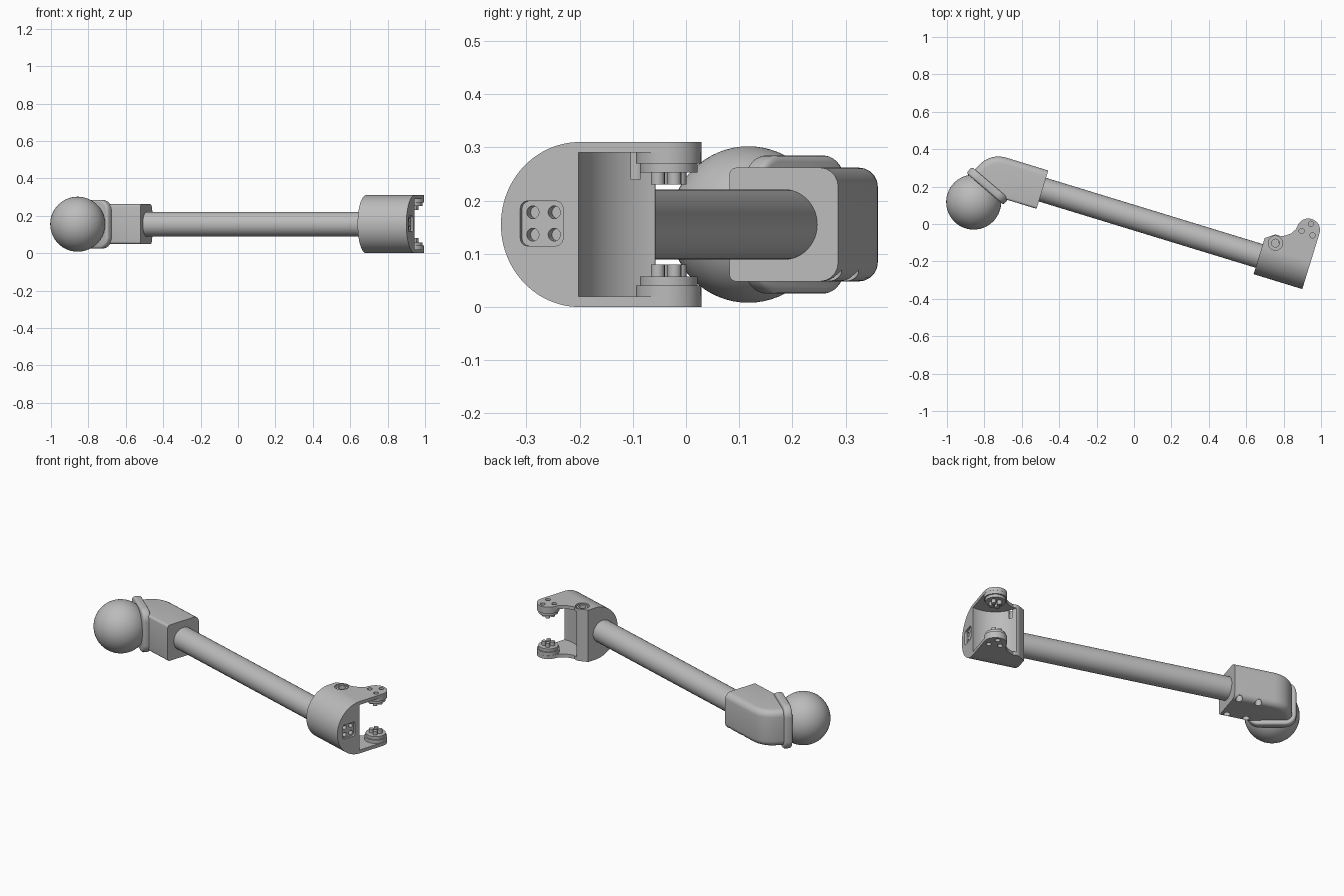
import bpy, bmesh
from math import sin, cos, pi, radians
from mathutils import Matrix, Vector

if "Cube" in bpy.data.objects:
    bpy.data.objects.remove(bpy.data.objects["Cube"])

grey = bpy.data.materials.new("satin grey")
grey.use_nodes = True
grey.diffuse_color = (0.5, 0.5, 0.5, 1)
grey.node_tree.nodes["Principled BSDF"].inputs["Base Color"].default_value = (0.5, 0.5, 0.5, 1)

# The arm is built along x, then the whole thing is turned to its final angle
FRAME = Matrix.Translation((0.0095, 0.031, 0)) @ Matrix.Rotation(radians(-17), 4, 'Z')
ALONG_X = Matrix(((0, 0, 1, 0), (1, 0, 0, 0), (0, 1, 0, 0), (0, 0, 0, 1)))
MID = 0.155
parts = []


def finish(name, bm):
    mesh = bpy.data.meshes.new(name)
    bmesh.ops.recalc_face_normals(bm, faces=bm.faces)
    bm.to_mesh(mesh)
    bm.free()
    mesh.materials.append(grey)
    obj = bpy.data.objects.new(name, mesh)
    bpy.context.collection.objects.link(obj)
    parts.append(obj)
    return obj


def prism_bm(points, low, high, matrix=Matrix.Identity(4)):
    bm = bmesh.new()
    base = bm.faces.new([bm.verts.new((x, y, low)) for x, y in points])
    side = bmesh.ops.extrude_face_region(bm, geom=[base])["geom"]
    bmesh.ops.translate(bm, vec=(0, 0, high - low),
                        verts=[g for g in side if isinstance(g, bmesh.types.BMVert)])
    bm.transform(matrix)
    bmesh.ops.recalc_face_normals(bm, faces=bm.faces)
    return bm


def prism(name, *args):
    return finish(name, prism_bm(*args))


def arc(cx, cy, r, start, end, steps=24):
    angles = [radians(start + (end - start) * i / steps) for i in range(steps + 1)]
    return [(cx + r * cos(a), cy + r * sin(a)) for a in angles]


def disc(cx, cy, r, steps=32):
    return arc(cx, cy, r, 0, 360, steps)[:-1]


def rounded_square(cx, cy, half, r):
    k = half - r
    corners = ((k, k), (-k, k), (-k, -k), (k, -k))
    return [p for i, (x, y) in enumerate(corners)
            for p in arc(cx + x, cy + y, r, 90 * i, 90 * i + 90, 8)]


def boolean(obj, cutter, operation='DIFFERENCE'):
    mod = obj.modifiers.new("cut", 'BOOLEAN')
    mod.operation, mod.solver, mod.object = operation, 'EXACT', cutter
    graph = bpy.context.evaluated_depsgraph_get()
    result = bpy.data.meshes.new_from_object(obj.evaluated_get(graph))
    obj.modifiers.clear()
    obj.data = result
    parts.remove(cutter)
    bpy.data.objects.remove(cutter)


# Straight rod
prism("rod", disc(0, MID, 0.066, 48), -0.54, 0.72, ALONG_X)

# Ball
BALL = Vector((-0.854, -0.171, MID))
bm = bmesh.new()
bmesh.ops.create_uvsphere(bm, u_segments=48, v_segments=32, radius=0.147,
                          matrix=Matrix.Translation(BALL))
finish("ball", bm)

# Collar plate between ball and elbow
TILT = Matrix.Rotation(radians(66.5), 4, 'Z')
bm = prism_bm(rounded_square(0, 0, 0.13, 0.06), 0.092, 0.137,
              Matrix.Translation(BALL) @ TILT @ ALONG_X)
normal = TILT @ Vector((1, 0, 0))
rim = [e for e in bm.edges if abs((e.verts[0].co - e.verts[1].co).dot(normal)) < 0.01]
bmesh.ops.bevel(bm, geom=rim, offset=0.012, segments=3, profile=0.5, affect='EDGES')
finish("collar", bm)

# Elbow block with a rounded outer bend and softened long edges
HALF = 0.107
outline = [(-0.522, -HALF), (-0.71, -HALF), (-0.906, -0.02)]
start, corner, end = Vector((-0.89, 0.015)), Vector((-0.85, HALF)), Vector((-0.75, HALF))
for i in range(13):
    t = i / 12
    outline.append(tuple(start * (1 - t) ** 2 + corner * 2 * t * (1 - t) + end * t * t))
outline.append((-0.522, HALF))
bm = prism_bm(outline, MID - HALF, MID + HALF)


def long_edges(outer):
    found = []
    for e in bm.edges:
        a, b = (v.co for v in e.verts)
        middle = (a + b) / 2
        flat = abs(a.z - b.z) < 0.001
        at_end = abs(a.x - b.x) < 0.001
        at_collar = abs(middle.x + 0.808) < 0.01 and middle.y < -0.05
        if flat and not at_end and not at_collar and (middle.y > -0.03) == outer:
            found.append(e)
    return found


for is_outer, size in ((True, 0.036), (False, 0.014)):
    bmesh.ops.bevel(bm, geom=long_edges(is_outer) if is_outer else
                    [e for e in long_edges(False) if abs(e.calc_length() - 0.188) < 0.01],
                    offset=size, segments=5, profile=0.5, affect='EDGES')
elbow = finish("elbow", bm)
for x in (-0.555, -0.665):
    for y in (-0.08, 0.085):
        boolean(elbow, prism("bolt_hole", disc(x, y, 0.018, 20), 0, 0.085))

# Clevis: plan outline crossed with a round-nosed side profile
LUG = (0.901, 0.209)
PIVOT = (0.753, 0.091)
plan = [(0.69, -0.12), (0.962, -0.12)] + arc(*LUG, 0.062, 0, 165)
plan += [(0.835, 0.192), (0.818, 0.165), (0.795, 0.147)]
plan += arc(*PIVOT, 0.045, 70, 135, 8) + [(0.69, 0.1)]
clevis = prism("clevis", plan, 0, 0.31)
nose = arc(0.053, MID, MID, 90, 270, 48) + [(0.4, 0), (0.4, 2 * MID)]
boolean(clevis, prism("nose", nose, 0.5, 1.2, ALONG_X), 'INTERSECT')
boolean(clevis, prism("pocket", disc(*LUG, 0.17, 64), 0.02, 0.29))
boolean(clevis, prism("pivot_rim", disc(*PIVOT, 0.038), 0.298, 0.4))
boolean(clevis, prism("pivot_bore", disc(*PIVOT, 0.022), 0.24, 0.4))

# Raised pivot ring inside the counterbore
ring = prism("pivot_ring", disc(*PIVOT, 0.031), 0.29, 0.306)
boolean(ring, prism("ring_bore", disc(*PIVOT, 0.021), 0.2, 0.4))

# Socket panel on the end face
boolean(clevis, prism("panel", rounded_square(-0.022, 0.157, 0.042, 0.014), 0.95, 1.1, ALONG_X))
for y in (-0.043, -0.001):
    for z in (0.136, 0.178):
        boolean(clevis, prism("socket", disc(y, z, 0.012, 20), 0.925, 1.1, ALONG_X))

# Lug pads, stepped discs and prongs, mirrored top and bottom
FLIP = Matrix.Translation((0, 0, 2 * MID)) @ Matrix.Scale(-1, 4, (0, 0, 1))
for side, matrix in (("upper", Matrix.Identity(4)), ("lower", FLIP)):
    pad = prism(side + "_lug_pad", disc(*LUG, 0.0615, 48), 0.27, 0.309, matrix)
    for angle in (205, 85, -35):
        a = radians(angle)
        hole = disc(LUG[0] + 0.036 * cos(a), LUG[1] + 0.036 * sin(a), 0.014, 20)
        for target in (clevis, pad):
            boolean(target, prism("lug_hole", hole, 0.285, 0.4, matrix))
    prism(side + "_lug_step", disc(*LUG, 0.054, 48), 0.253, 0.271, matrix)
    for i in range(4):
        a = radians(45 + 90 * i)
        prism(side + "_prong", disc(LUG[0] + 0.023 * cos(a), LUG[1] + 0.023 * sin(a), 0.013, 16),
              0.23, 0.255, matrix)

# Place, shade
bpy.ops.object.select_all(action='DESELECT')
for obj in parts:
    obj.data.transform(FRAME)
    obj.select_set(True)
bpy.context.view_layer.objects.active = parts[0]
bpy.ops.object.shade_smooth_by_angle(angle=radians(35))
